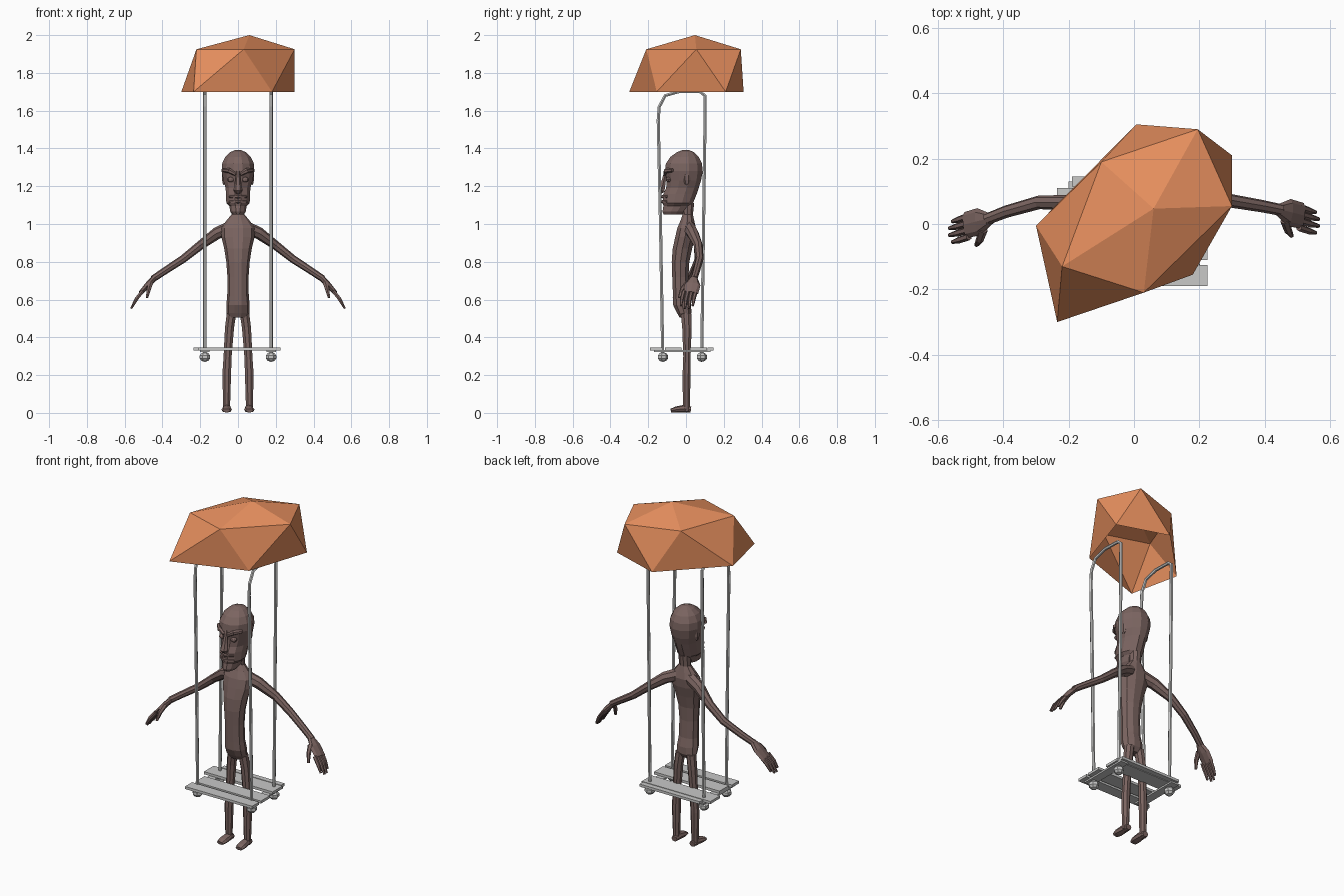
import bpy, bmesh, math
from mathutils import Vector, Matrix

if "Cube" in bpy.data.objects:
    bpy.data.objects.remove(bpy.data.objects["Cube"])


def material(name, rgb):
    m = bpy.data.materials.new(name)
    m.diffuse_color = (*rgb, 1)
    m.use_nodes = True
    m.node_tree.nodes["Principled BSDF"].inputs["Base Color"].default_value = m.diffuse_color
    return m


ORANGE = material("canopy orange", (0.78, 0.27, 0.11))
BROWN = material("dusky brown", (0.20, 0.13, 0.12))
GREY = material("swing grey", (0.58, 0.58, 0.575))


def finish(name, bm, mat, recalc=True):
    if recalc:
        bmesh.ops.recalc_face_normals(bm, faces=bm.faces)
    me = bpy.data.meshes.new(name)
    bm.to_mesh(me)
    bm.free()
    me.materials.append(mat)
    ob = bpy.data.objects.new(name, me)
    bpy.context.collection.objects.link(ob)
    return ob


def skin(name, rings, mat):
    """Bridge a list of equal point rings and cap both ends."""
    bm = bmesh.new()
    vs = [[bm.verts.new(p) for p in r] for r in rings]
    n = len(rings[0])
    for a, b in zip(vs, vs[1:]):
        for i in range(n):
            j = (i + 1) % n
            bm.faces.new((a[i], a[j], b[j], b[i]))
    bm.faces.new(vs[0])
    bm.faces.new(vs[-1])
    return finish(name, bm, mat)


def loft(name, rows, mat, n=10):
    """Rows of (z, half width, front y, back y, optional centre x)."""
    rings = []
    for z, rx, y0, y1, *c in rows:
        cx = c[0] if c else 0
        rings.append([(cx + rx * math.sin(2 * math.pi * (i + .5) / n),
                       (y0 + y1) / 2 + (y1 - y0) / 2 * math.cos(2 * math.pi * (i + .5) / n), z)
                      for i in range(n)])
    return skin(name, rings, mat)


def tube(name, path, radii, mat, side=(0, 1, 0), n=6):
    """Tube along a path; each radius is (along side axis, across it)."""
    pts = [Vector(p) for p in path]
    rings = []
    for k, p in enumerate(pts):
        d = Vector((0, 0, 0))
        if k:
            d += (p - pts[k - 1]).normalized()
        if k < len(pts) - 1:
            d += (pts[k + 1] - p).normalized()
        d.normalize()
        u = Vector(side)
        u = (u - d * u.dot(d)).normalized()
        v = d.cross(u)
        r = radii[k] if isinstance(radii, list) else radii
        a, b = r if isinstance(r, tuple) else (r, r)
        rings.append([p + u * a * math.cos(2 * math.pi * i / n) + v * b * math.sin(2 * math.pi * i / n)
                      for i in range(n)])
    return skin(name, rings, mat)


def box(name, x0, x1, y0, y1, z0, z1, mat):
    bm = bmesh.new()
    bmesh.ops.create_cube(bm, size=1, matrix=Matrix.Translation(
        ((x0 + x1) / 2, (y0 + y1) / 2, (z0 + z1) / 2)) @ Matrix.Diagonal((x1 - x0, y1 - y0, z1 - z0, 1)))
    return finish(name, bm, mat)


def ball(name, c, r, mat, u=8, v=6):
    bm = bmesh.new()
    bmesh.ops.create_uvsphere(bm, u_segments=u, v_segments=v, radius=1,
                              matrix=Matrix.Translation(c) @ Matrix.Diagonal((*r, 1)))
    return finish(name, bm, mat)


# Canopy: open faceted dome, five upper and five lower corners
upper = [(-.10, .19), (-.22, -.13), (.03, -.21), (.30, .055), (.195, .29)]
lower = [(-.30, -.005), (-.235, -.30), (.18, -.155), (.30, .21), (.007, .305)]
bm = bmesh.new()
top = bm.verts.new((.06, .047, 2.0))
U = [bm.verts.new((x, y, 1.925)) for x, y in upper]
L = [bm.verts.new((x, y, 1.70)) for x, y in lower]
for i in range(5):
    j = (i + 1) % 5
    bm.faces.new((top, U[i], U[j]))
    bm.faces.new((U[i], L[i], U[j]))
    bm.faces.new((L[i], L[j], U[j]))
finish("canopy", bm, ORANGE, recalc=False)

# Ropes: one loop on each side, knots under the seat
profile = [(-.123, .29), (-.135, 1.0), (-.147, 1.55), (-.142, 1.62), (-.11, 1.68),
           (-.03, 1.703), (.075, 1.70), (.10, 1.68), (.10, 1.5), (.083, .29)]
for s in (-1, 1):
    tube("rope", [(s * .175, y, z) for y, z in profile], .0095, GREY, side=(1, 0, 0))
    for y in (-.123, .083):
        ball("knot", (s * .175, y, .296), (.03, .03, .026), GREY, 7, 5)
    box("seat_joist", s * .175 - .025, s * .175 + .025, -.17, .13, .322, .332, GREY)

# Seat planks, unevenly cut
for x0, x1, y0, y1 in [(-.21, .225, -.19, -.125), (-.20, .225, -.11, -.025),
                       (-.235, .21, .02, .11), (-.19, .20, .115, .145)]:
    box("seat_plank", x0, x1, y0, y1, .331, .346, GREY)

# Torso and neck
loft("torso", [(.505, .045, -.035, .015), (.53, .062, -.05, .03), (.57, .062, -.07, .03),
               (.62, .057, -.071, .018), (.72, .056, -.075, .015), (.80, .062, -.078, .02),
               (.87, .073, -.073, .035), (.93, .088, -.06, .05), (.98, .09, -.048, .055),
               (1.02, .06, -.03, .045), (1.05, .034, -.02, .038), (1.11, .034, -.03, .045)], BROWN)

# Head
loft("head", [(1.05, .03, -.12, -.015), (1.065, .042, -.127, .0), (1.095, .048, -.122, .03),
              (1.11, .064, -.125, .04), (1.16, .066, -.122, .06), (1.19, .068, -.108, .07),
              (1.23, .08, -.105, .083), (1.28, .09, -.115, .092), (1.32, .087, -.11, .088),
              (1.355, .07, -.085, .07), (1.38, .043, -.05, .045), (1.392, .015, -.018, .015)], BROWN, n=12)
tube("nose", [(0, -.105, 1.285), (0, -.12, 1.22), (0, -.13, 1.18), (0, -.122, 1.165)],
     [(.01, .008), (.015, .014), (.024, .02), (.016, .012)], BROWN, side=(1, 0, 0))
for z in (1.145, 1.118):
    tube("lip", [(-.045, -.10, z), (0, -.121, z), (.045, -.10, z)], [.006, .011, .006], BROWN, side=(0, 0, 1))

for s in (-1, 1):
    # Brows, eyes and ears
    tube("brow", [(s * .012, -.112, 1.262), (s * .045, -.105, 1.282), (s * .076, -.07, 1.285)],
         [.009, .014, .01], BROWN, side=(0, 0, 1))
    ball("eye", (s * .038, -.092, 1.235), (.019, .015, .014), BROWN)
    ball("ear", (s * .075, .005, 1.245), (.011, .02, .04), BROWN, 6, 5)

    # Leg and foot
    loft("leg", [(.01, .02, -.015, .022, s * .06), (.05, .02, -.018, .022, s * .06),
                 (.20, .025, -.02, .026, s * .06), (.30, .023, -.016, .026, s * .055),
                 (.45, .026, -.022, .032, s * .045), (.53, .027, -.03, .03, s * .034)], BROWN, n=8)
    tube("foot", [(s * .058, .026, .017), (s * .058, -.01, .022), (s * .06, -.055, .017), (s * .061, -.08, .012)],
         [(.018, .016), (.023, .021), (.028, .016), (.02, .01)], BROWN, side=(1, 0, 0), n=8)

    # Arm; the left hand swings a little further forward
    dy = -.028 if s < 0 else 0
    tube("arm", [(s * .03, .012, .985), (s * .11, .035, .952), (s * .20, .065, .887),
                 (s * .29, .072 + dy * .2, .815), (s * .39, .055 + dy * .6, .75), (s * .45, .043 + dy, .71)],
         [.036, .032, .024, .021, .019, .018], BROWN, n=8)
    tube("palm", [(s * .44, .043 + dy, .717), (s * .475, .035 + dy, .68), (s * .515, .025 + dy, .635)],
         [(.018, .016), (.042, .016), (.04, .012)], BROWN, n=8)
    for k in range(4):
        y = .052 - k * .021 + dy
        reach = (.85, 1, 1, .85)[k]
        tube("finger", [(s * .505, y, .645), (s * (.505 + .035 * reach), y - .01, .645 - .045 * reach),
                        (s * (.505 + .06 * reach), y - .016, .645 - .092 * reach)],
             [.011, .0105, .006], BROWN)
    tube("thumb", [(s * .462, .012 + dy, .69), (s * .472, -.02 + dy, .655), (s * .482, -.036 + dy, .61)],
         [.015, .012, .007], BROWN)
